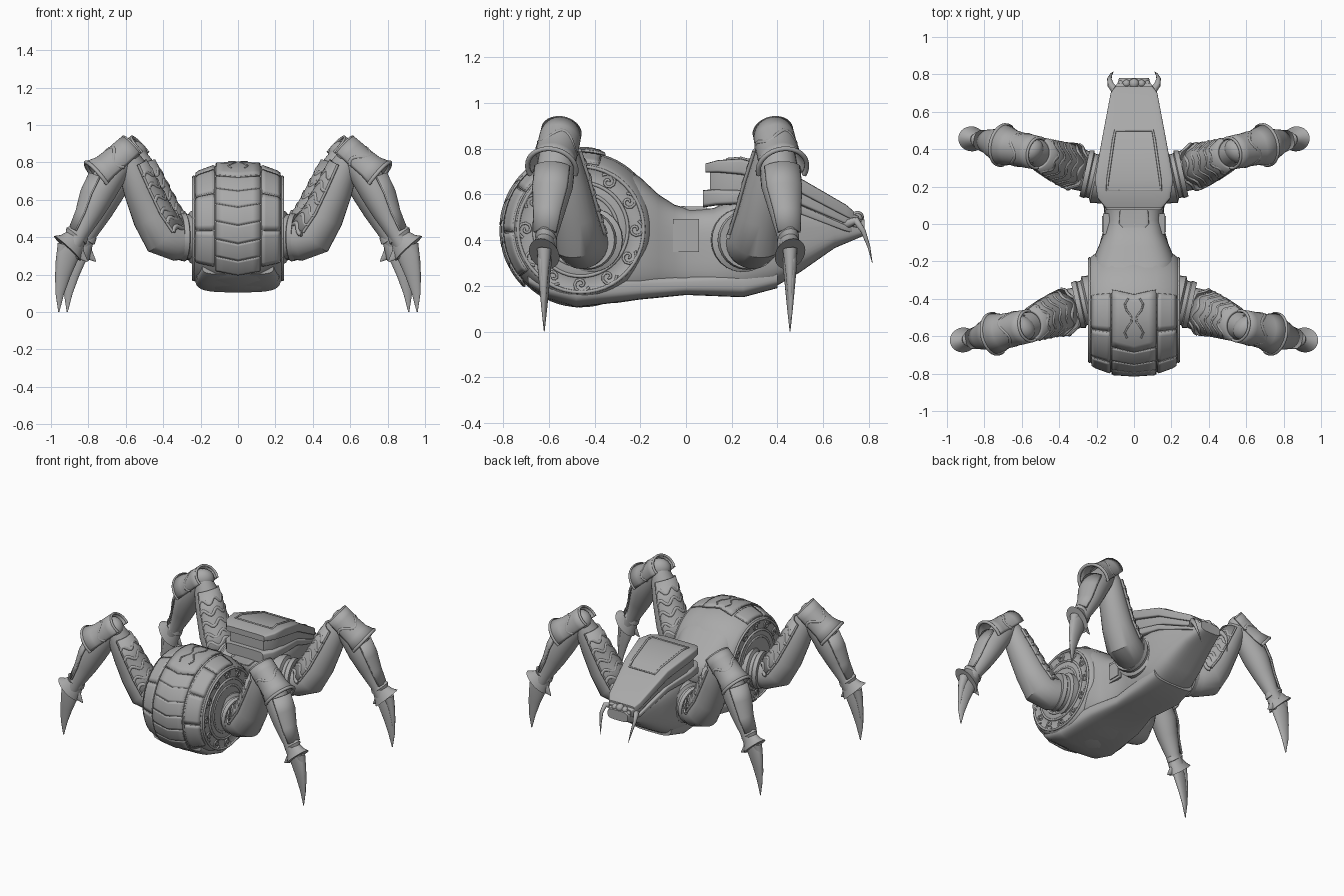
import bpy, bmesh
from math import sin, cos, pi, radians, copysign
from mathutils import Vector

old = bpy.data.objects.get("Cube")
if old:
    bpy.data.objects.remove(old)

metal = bpy.data.materials.new("dull grey metal")
metal.use_nodes = True
grey = (0.4, 0.4, 0.4, 1)
metal.diffuse_color = grey
metal.node_tree.nodes["Principled BSDF"].inputs["Base Color"].default_value = grey
link = bpy.context.scene.collection.objects.link


def skin(name, rings, closed=True, thickness=0):
    """Bridge a list of point rings into one surface."""
    bm = bmesh.new()
    rows = [[bm.verts.new(p) for p in ring] for ring in rings]
    count = len(rows[0])
    for a, b in zip(rows, rows[1:]):
        for i in range(count if closed else count - 1):
            j = (i + 1) % count
            bm.faces.new((a[i], a[j], b[j], b[i]))
    if closed:
        bm.faces.new(rows[0])
        bm.faces.new(rows[-1])
    bmesh.ops.recalc_face_normals(bm, faces=bm.faces)
    mesh = bpy.data.meshes.new(name)
    bm.to_mesh(mesh)
    bm.free()
    mesh.materials.append(metal)
    mesh.shade_smooth()
    mesh.set_sharp_from_angle(angle=radians(35))
    obj = bpy.data.objects.new(name, mesh)
    link(obj)
    if thickness:
        solid = obj.modifiers.new("thickness", "SOLIDIFY")
        solid.thickness = thickness
        solid.offset = 0


def loft(name, stations, power, sides=40):
    """Rounded box sections along y: (y, bottom, top, half width)."""
    rings = []
    for y, low, high, half in stations:
        ring = []
        for i in range(sides):
            a = 2 * pi * (i + 0.5) / sides
            c, s = (copysign(abs(f) ** (2 / power), f) for f in (cos(a), sin(a)))
            ring.append((half * c, y, (low + high) / 2 + s * (high - low) / 2))
        rings.append(ring)
    skin(name, rings)


def trim(name, points, radius, cyclic=False, taper=False):
    """Thin raised bead, or a tapering fang."""
    curve = bpy.data.curves.new(name, "CURVE")
    curve.dimensions = "3D"
    curve.bevel_depth = radius
    curve.bevel_resolution = 2
    curve.use_fill_caps = True
    line = curve.splines.new("POLY")
    line.points.add(len(points) - 1)
    line.use_cyclic_u = cyclic
    for i, (slot, p) in enumerate(zip(line.points, points)):
        slot.co = (*p, 1)
        if taper:
            slot.radius = 1.05 - i / (len(points) - 1)
    curve.materials.append(metal)
    link(bpy.data.objects.new(name, curve))


# Main hull, belly and stacked back armour
loft("body_hull", [(-0.46, 0.12, 0.74, 0.22), (-0.3, 0.125, 0.74, 0.23), (-0.2, 0.14, 0.675, 0.225),
                   (-0.12, 0.155, 0.6, 0.19), (-0.05, 0.16, 0.555, 0.163), (0.02, 0.165, 0.535, 0.15),
                   (0.12, 0.16, 0.54, 0.165), (0.25, 0.16, 0.6, 0.19), (0.38, 0.19, 0.6, 0.185),
                   (0.5, 0.26, 0.57, 0.16), (0.65, 0.365, 0.52, 0.12), (0.78, 0.42, 0.49, 0.08)], 3.5)
loft("belly_plate", [(-0.69, 0.2, 0.27, 0.19), (-0.61, 0.143, 0.27, 0.22), (-0.48, 0.105, 0.26, 0.228),
                     (-0.2, 0.14, 0.25, 0.21), (0, 0.16, 0.25, 0.155), (0.25, 0.15, 0.27, 0.175),
                     (0.4, 0.19, 0.3, 0.16)], 3.5)
lid = [(0.085, 0.695, 0.735, 0.15), (0.14, 0.695, 0.75, 0.195), (0.24, 0.685, 0.757, 0.21),
       (0.45, 0.63, 0.7, 0.172), (0.7, 0.5, 0.555, 0.125), (0.735, 0.485, 0.525, 0.1)]
loft("back_lid", lid, 9)
loft("back_middle", [(y + 0.02, low - 0.1 * (1.1 - y), low + 0.02, half * 0.88) for y, low, high, half in lid], 9)
loft("back_lower_band", [(y - 0.01, low - 0.15 * (1.1 - y), low - 0.075 * (1.1 - y), half * 0.97)
                         for y, low, high, half in lid], 7)
panel = [(0.145, 0.18, 0.753), (0.14, 0.24, 0.758), (0.11, 0.45, 0.702), (0.1, 0.5, 0.673)]
trim("lid_panel_frame", panel + [(-x, y, z) for x, y, z in reversed(panel)], 0.007, True)
loft("neck_plate", [(-0.02, 0.51, 0.55, 0.06), (0, 0.51, 0.547, 0.08), (0.09, 0.51, 0.547, 0.075)], 8)

# Round front drum
CY, CZ = -0.46, 0.447
side = [(0, 0.341), (0.12, 0.333), (0.21, 0.3), (0.235, 0.28), (0.24, 0.27), (0.235, 0.262),
        (0.235, 0.21), (0.24, 0.2), (0.24, 0.15), (0.235, 0.02)]
drum_profile = [(-x, r) for x, r in reversed(side[1:])] + side


def around(x, r, a):
    return (x, CY - r * sin(a), CZ + r * cos(a))


skin("front_drum", [[around(x, r, 2 * pi * i / 64) for i in range(64)] for x, r in drum_profile])


def crown(x):
    x = abs(x)
    for (x0, r0), (x1, r1) in zip(side[:3], side[1:4]):
        if x <= x1:
            return r0 + (r1 - r0) * (x - x0) / (x1 - x0)
    return side[3][1]


def band(name, x0, x1, start, end, chevron=0, lift=0.008):
    """Armour plate wrapped on the drum, with a bead around it."""
    def spot(i, j):
        x = x0 + (x1 - x0) * j / 6
        a = radians(start + (end - start) * i / 8 + chevron * (1 - abs(x) / 0.12))
        return around(x, crown(x) + lift, a)
    skin(name, [[spot(i, j) for j in range(7)] for i in range(9)], False, 0.014)
    edge = ([spot(0, j) for j in range(6)] + [spot(i, 6) for i in range(8)]
            + [spot(8, j) for j in range(6, 0, -1)] + [spot(i, 0) for i in range(8, 0, -1)])
    trim(name + "_bead", edge, 0.005, True)


band("drum_top_plate", -0.115, 0.115, -18, 34, 5, 0.011)
for k in range(6):
    band("drum_chevron_plate", -0.115, 0.115, 36 + k * 16, 51 + k * 16, 4)
for s in (-1, 1):
    for k in range(4):
        band("drum_shoulder_plate", s * 0.13, s * 0.222, -15 + k * 36, 19 + k * 36, 0, 0.003)
    trim("top_plate_scroll", [around(s * (0.03 + 0.02 * sin(t * 1.3)), 0.356, radians(t * 5 - 10))
                              for t in range(8)], 0.005)
    # Side rings and scrollwork
    for r in (0.275, 0.205, 0.16):
        trim("drum_side_ring", [around(s * 0.238, r, pi * i / 24) for i in range(48)], 0.008, True)
    for k in range(12):
        a = 2 * pi * k / 12
        _, y, z = around(0, 0.24, a)
        trim("drum_scroll", [(s * 0.237, y + 0.003 * t * cos(t * 0.7 + a), z + 0.003 * t * sin(t * 0.7 + a))
                             for t in range(1, 14)], 0.006)
    # Crest plate on each flank
    for name, half, out in (("crest_frame", 0.056, 0.166), ("crest_plate", 0.042, 0.172)):
        skin(name, [[(s * x, half * u, 0.42 + half * 1.3 * v) for u, v in ((-1, -1), (1, -1), (1, 1), (-1, 1))]
                    for x in (0.13, out)])
    trim("fang", [(s * x, y, z) for x, y, z in ((0.09, 0.7, 0.47), (0.125, 0.745, 0.485), (0.132, 0.775, 0.44),
                                                (0.122, 0.8, 0.37), (0.11, 0.815, 0.3))], 0.022, taper=True)

# Eye cluster at the tail end of the lid
for x, z, r in ((0, 0.5, 0.028), (0.04, 0.495, 0.022), (0.07, 0.48, 0.018)):
    for s in ((-1, 1) if x else (1,)):
        skin("eye", [[(s * x + r * cos(a) * cos(b), 0.75 + r * sin(a), z + r * cos(a) * sin(b))
                      for b in (pi * k / 8 for k in range(16))]
                     for a in (radians(d) for d in range(-80, 81, 20))])


def build_leg(sx, sy):
    shift = Vector((0, 0, 0)) if sy < 0 else Vector((-0.045, -0.165, 0))
    across = Vector((-0.22 * sy, sx, 0)).normalized()

    def place(p):
        q = Vector(p) + shift
        return Vector((q.x * sx, q.y * sy, q.z))

    def tube(name, stations, start=0, end=360, thickness=0, flat=1, grow=0):
        """Round limb part: (x, y, z, radius); an open arc makes a shell."""
        path = [place(p[:3]) for p in stations]
        full = end - start == 360
        count = 24
        rings = []
        for i, p in enumerate(path):
            t = (path[min(i + 1, len(path) - 1)] - path[max(i - 1, 0)]).normalized()
            up = t.cross(across).normalized()
            r = stations[i][3] + grow
            angles = [radians(start + (end - start) * k / (count if full else count - 1)) for k in range(count)]
            rings.append([p + across * (r * flat * cos(a)) + up * (r * sin(a)) for a in angles])
        skin(name, rings, full, thickness)
        return rings

    tube("hip_joint", [(0.17, 0.41, 0.4, 0.14), (0.25, 0.415, 0.4, 0.14), (0.26, 0.42, 0.4, 0.12),
                       (0.28, 0.425, 0.4, 0.12), (0.285, 0.43, 0.4, 0.13), (0.31, 0.435, 0.4, 0.125)])
    thigh = [(0.24, 0.425, 0.39, 0.1), (0.33, 0.455, 0.385, 0.112), (0.4, 0.478, 0.41, 0.118),
             (0.46, 0.495, 0.51, 0.105), (0.52, 0.52, 0.65, 0.092), (0.57, 0.545, 0.78, 0.076),
             (0.6, 0.555, 0.85, 0.055)]
    tube("upper_leg", thigh)
    # Scalloped thigh armour
    plate = tube("thigh_armour", thigh[2:-1], 15, 165, 0.014, grow=0.007)
    for column in (0, -1):
        trim("thigh_edge", [ring[column] for ring in plate], 0.008)
    drift = (plate[2][12] - plate[1][12]) * 0.13
    for low, high in zip(plate, plate[1:]):
        for blend in (0, 0.5):
            trim("thigh_wave", [a.lerp(b, blend) + drift * sin(i * pi / 4)
                                for i, (a, b) in enumerate(zip(low, high))], 0.012)
    tube("knee_ball", [(0.6 + 0.07 * sin(a), 0.555, 0.845, 0.07 * cos(a))
                       for a in (radians(d) for d in range(-80, 81, 20))])
    tube("lower_leg", [(0.59, 0.55, 0.85, 0.065), (0.67, 0.565, 0.75, 0.082), (0.74, 0.58, 0.64, 0.086),
                       (0.785, 0.595, 0.54, 0.07), (0.845, 0.61, 0.42, 0.047), (0.88, 0.615, 0.36, 0.05)])
    shin = tube("shin_armour", [(0.71, 0.575, 0.7, 0.092), (0.755, 0.585, 0.61, 0.09),
                                (0.8, 0.6, 0.51, 0.07), (0.85, 0.61, 0.42, 0.056)], 35, 145, 0.012)
    for column in (0, -1):
        trim("shin_edge", [ring[column] for ring in shin], 0.006)
    # Flared knee guard, steeply pitched over the joint
    guard = tube("knee_guard", [(0.56, 0.545, 0.874, 0.082), (0.6, 0.553, 0.838, 0.084), (0.645, 0.562, 0.798, 0.084),
                                (0.7, 0.575, 0.752, 0.088), (0.745, 0.587, 0.715, 0.108)], -20, 200, 0.014)
    trim("knee_guard_rim", guard[-1], 0.011)
    trim("knee_guard_back_rim", guard[0], 0.008)
    trim("knee_guard_bead", [p + (guard[2][12] - guard[1][12]) * 0.5 * sin(i * pi / 6)
                             for i, p in enumerate(guard[2])], 0.011)
    # Ankle cuff and blades
    tube("ankle_cuff", [(0.84, 0.61, 0.43, 0.055), (0.865, 0.612, 0.405, 0.07), (0.87, 0.613, 0.395, 0.06),
                        (0.89, 0.617, 0.365, 0.075), (0.913, 0.62, 0.34, 0.098)], flat=0.68)
    tube("claw", [(0.885, 0.62, 0.37, 0.055), (0.91, 0.62, 0.3, 0.06), (0.935, 0.62, 0.2, 0.042),
                  (0.953, 0.62, 0.1, 0.024), (0.958, 0.62, 0, 0.003)], flat=0.5)
    tube("claw_barb", [(0.88, 0.62, 0.36, 0.05), (0.85, 0.62, 0.31, 0.032), (0.805, 0.62, 0.27, 0.003)], flat=0.5)
    tube("outer_blade", [(0.93, 0.62, 0.36, 0.035), (0.953, 0.62, 0.27, 0.022), (0.967, 0.62, 0.17, 0.012),
                         (0.965, 0.62, 0.09, 0.002)], flat=0.9)


for sx in (-1, 1):
    for sy in (-1, 1):
        build_leg(sx, sy)
